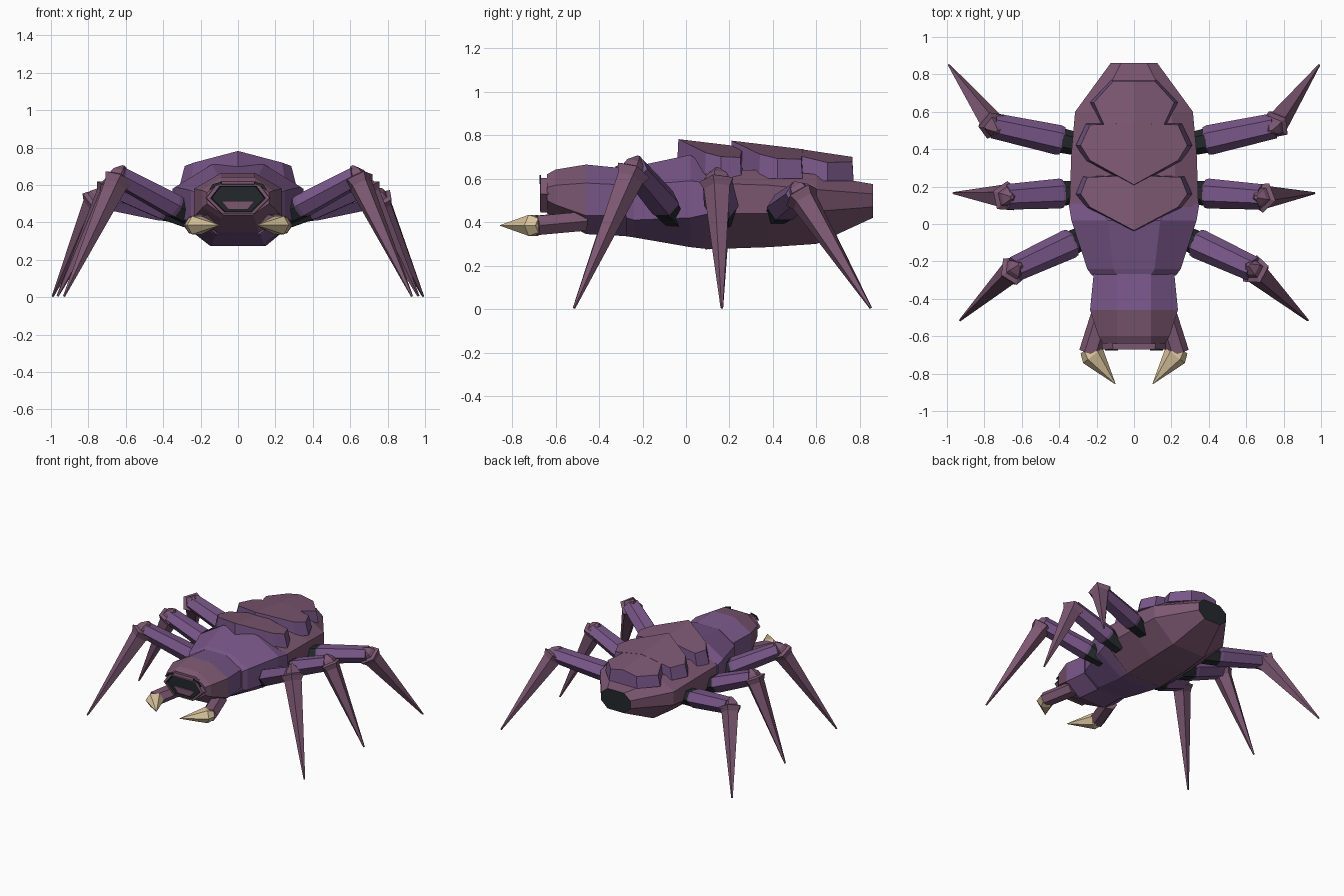
import bpy, bmesh, math
from mathutils import Vector

cube = bpy.data.objects.get("Cube")
if cube:
    bpy.data.objects.remove(cube)


def material(name, rgb):
    m = bpy.data.materials.new(name)
    m.use_nodes = True
    m.diffuse_color = (*rgb, 1)
    bsdf = m.node_tree.nodes["Principled BSDF"]
    bsdf.inputs["Base Color"].default_value = (*rgb, 1)
    bsdf.inputs["Roughness"].default_value = 0.8
    return m


MATS = [material("mauve", (0.20, 0.095, 0.165)), material("purple", (0.19, 0.095, 0.25)),
        material("black", (0.018, 0.022, 0.025)), material("bone", (0.68, 0.54, 0.33))]
MAUVE, PURPLE, BLACK, BONE = range(4)


def finish(name, bm):
    bmesh.ops.remove_doubles(bm, verts=bm.verts, dist=0.0005)
    bmesh.ops.recalc_face_normals(bm, faces=bm.faces)
    mesh = bpy.data.meshes.new(name)
    bm.to_mesh(mesh)
    bm.free()
    for m in MATS:
        mesh.materials.append(m)
    ob = bpy.data.objects.new(name, mesh)
    bpy.context.collection.objects.link(ob)
    return ob


def loft(name, rings, band_mats, start=None, end=None):
    """Skin a row of rings; one material per band, and caps."""
    bm = bmesh.new()
    rows = [[bm.verts.new(p) for p in ring] for ring in rings]
    for a, b, mat in zip(rows, rows[1:], band_mats):
        for i in range(len(a)):
            j = (i + 1) % len(a)
            bm.faces.new((a[i], a[j], b[j], b[i])).material_index = mat
    bm.faces.new(rows[0]).material_index = band_mats[0] if start is None else start
    bm.faces.new(rows[-1]).material_index = band_mats[-1] if end is None else end
    return finish(name, bm)


def body_ring(y, low_w, low_z, w, z1, z2, top_w, top_z):
    half = [(low_w, low_z), (w, z1), (w, z2), (top_w, top_z)]
    return [(x, y, z) for x, z in half] + [(-x, y, z) for x, z in reversed(half)]


def tube(name, p, q, stations, mat, sides=6, squash=1.0):
    """Faceted limb from p to q; stations are (fraction, radius)."""
    p, q = Vector(p), Vector(q)
    axis = (q - p).normalized()
    side = axis.cross(Vector((0, 0, 1))).normalized()
    up = side.cross(axis)
    rings = []
    for t, r in stations:
        c = p.lerp(q, t)
        angles = [2 * math.pi * (i + 0.5 * (sides == 4)) / sides for i in range(sides)]
        rings.append([c + side * r * math.cos(a) + up * r * squash * math.sin(a) for a in angles])
    return loft(name, rings, [mat] * (len(rings) - 1))


# Body: head, thorax and abdomen
loft("head", [body_ring(-0.64, 0.08, 0.44, 0.165, 0.50, 0.56, 0.09, 0.62),
              body_ring(-0.60, 0.09, 0.42, 0.19, 0.48, 0.57, 0.09, 0.642),
              body_ring(-0.46, 0.11, 0.345, 0.235, 0.43, 0.58, 0.09, 0.665),
              body_ring(-0.26, 0.10, 0.335, 0.215, 0.43, 0.57, 0.09, 0.645)],
     [MAUVE, MAUVE, PURPLE])
loft("thorax", [body_ring(-0.275, 0.11, 0.335, 0.225, 0.42, 0.56, 0.09, 0.643),
                body_ring(-0.24, 0.12, 0.33, 0.25, 0.41, 0.57, 0.11, 0.655),
                body_ring(0.02, 0.14, 0.285, 0.335, 0.42, 0.59, 0.14, 0.71),
                body_ring(0.11, 0.15, 0.275, 0.35, 0.44, 0.58, 0.20, 0.64)],
     [PURPLE] * 3)
loft("abdomen", [body_ring(0.09, 0.15, 0.275, 0.345, 0.44, 0.58, 0.22, 0.64),
                 body_ring(0.38, 0.15, 0.285, 0.335, 0.44, 0.57, 0.22, 0.64),
                 body_ring(0.60, 0.14, 0.30, 0.315, 0.45, 0.55, 0.20, 0.62),
                 body_ring(0.86, 0.07, 0.42, 0.125, 0.47, 0.53, 0.07, 0.575)],
     [MAUVE] * 3, end=BLACK)


def back_plate(name, half, ridge_z, slope, base_z):
    """Roof-shaped plate with mauve top and purple flared walls."""
    bm = bmesh.new()
    y0 = half[0][1]
    mid = sum(y for x, y in half) / len(half)
    for s in (1, -1):
        top = [bm.verts.new((s * x, y, ridge_z - slope * (y - y0) - 0.2 * x)) for x, y in half]
        low = [bm.verts.new((s * x * 1.09, mid + (y - mid) * 1.05, base_z)) for x, y in half]
        bm.faces.new(top).material_index = MAUVE
        bm.faces.new(low).material_index = PURPLE
        for i in range(len(half) - 1):
            bm.faces.new((top[i], top[i + 1], low[i + 1], low[i])).material_index = PURPLE
    finish(name, bm)


back_plate("front_back_plate", [(0, -0.035), (0.235, 0.09), (0.285, 0.16), (0.25, 0.25), (0, 0.26)],
           0.782, 0.12, 0.60)
back_plate("middle_back_plate", [(0, 0.21), (0.235, 0.34), (0.285, 0.42), (0.235, 0.53), (0, 0.54)],
           0.775, 0.12, 0.60)
back_plate("rear_back_plate", [(0, 0.50), (0.16, 0.53), (0.215, 0.65), (0.11, 0.765), (0, 0.765)],
           0.74, 0.15, 0.59)

# Mouth: raised rim, dark hollow and lower lip
MOUTH_Z = 0.53
mouth = [(-0.15, 0), (-0.10, 0.065), (0.10, 0.065), (0.15, 0), (0.075, -0.075), (-0.075, -0.075)]


def mouth_ring(y, k):
    return [(x * k, y, MOUTH_Z + z * k) for x, z in mouth]


loft("mouth_rim", [mouth_ring(-0.62, 1.15), mouth_ring(-0.67, 1.13),
                   mouth_ring(-0.672, 0.98), mouth_ring(-0.655, 0.94)],
     [MAUVE, MAUVE, BLACK], end=BLACK)
lip = [(-0.09, 0.515), (0.09, 0.515), (0.05, 0.468), (-0.05, 0.468)]
loft("lower_lip", [[(x, y, z) for x, z in lip] for y in (-0.65, -0.664)], [MAUVE])

# Legs: hip joint, upper leg and spiked lower leg
LEGS = {"front": ((0.31, -0.09, 0.47), (0.635, -0.24, 0.645), (0.93, -0.515, 0.005)),
        "middle": ((0.36, 0.165, 0.46), (0.68, 0.145, 0.59), (0.965, 0.165, 0.005)),
        "rear": ((0.36, 0.44, 0.46), (0.75, 0.525, 0.53), (0.99, 0.85, 0.005))}

for side, s in (("left", 1), ("right", -1)):
    for place, points in LEGS.items():
        hip, knee, tip = [Vector((s * x, y, z)) for x, y, z in points]
        label = f"{side}_{place}"
        inner = hip + (hip - knee).normalized() * 0.1
        outer = hip.lerp(knee, 0.08)
        tube(label + "_hip_joint", inner, outer, [(0, 0.06), (1, 0.066)], BLACK)
        tube(label + "_upper_leg", hip.lerp(knee, 0.06), knee,
             [(0, 0.075), (0.06, 0.08), (1, 0.068)], PURPLE, squash=0.85)
        peak = knee + (knee - tip).normalized() * 0.065
        tube(label + "_lower_leg", peak, tip,
             [(0, 0.012), (0.05, 0.05), (0.085, 0.058), (0.10, 0.085), (0.15, 0.065), (1, 0.006)],
             MAUVE, sides=5)

    # Jaws with curved-in fangs
    elbow = (s * 0.235, -0.69, 0.385)
    tube(side + "_jaw_arm", (s * 0.165, -0.47, 0.405), elbow,
         [(0, 0.06), (1, 0.06)], MAUVE, sides=6, squash=0.85)
    tube(side + "_fang", (s * 0.25, -0.665, 0.385), (s * 0.10, -0.855, 0.385),
         [(0, 0.045), (0.2, 0.066), (1, 0.002)], BONE, sides=6, squash=0.85)

    # Small dark eye slits above the mouth
    slit = [(0.085, 0.618), (0.135, 0.605), (0.155, 0.575), (0.14, 0.575), (0.125, 0.592), (0.085, 0.605)]
    loft(side + "_eye_slit", [[(s * x, y, z) for x, z in slit] for y in (-0.668, -0.675)], [BLACK])
